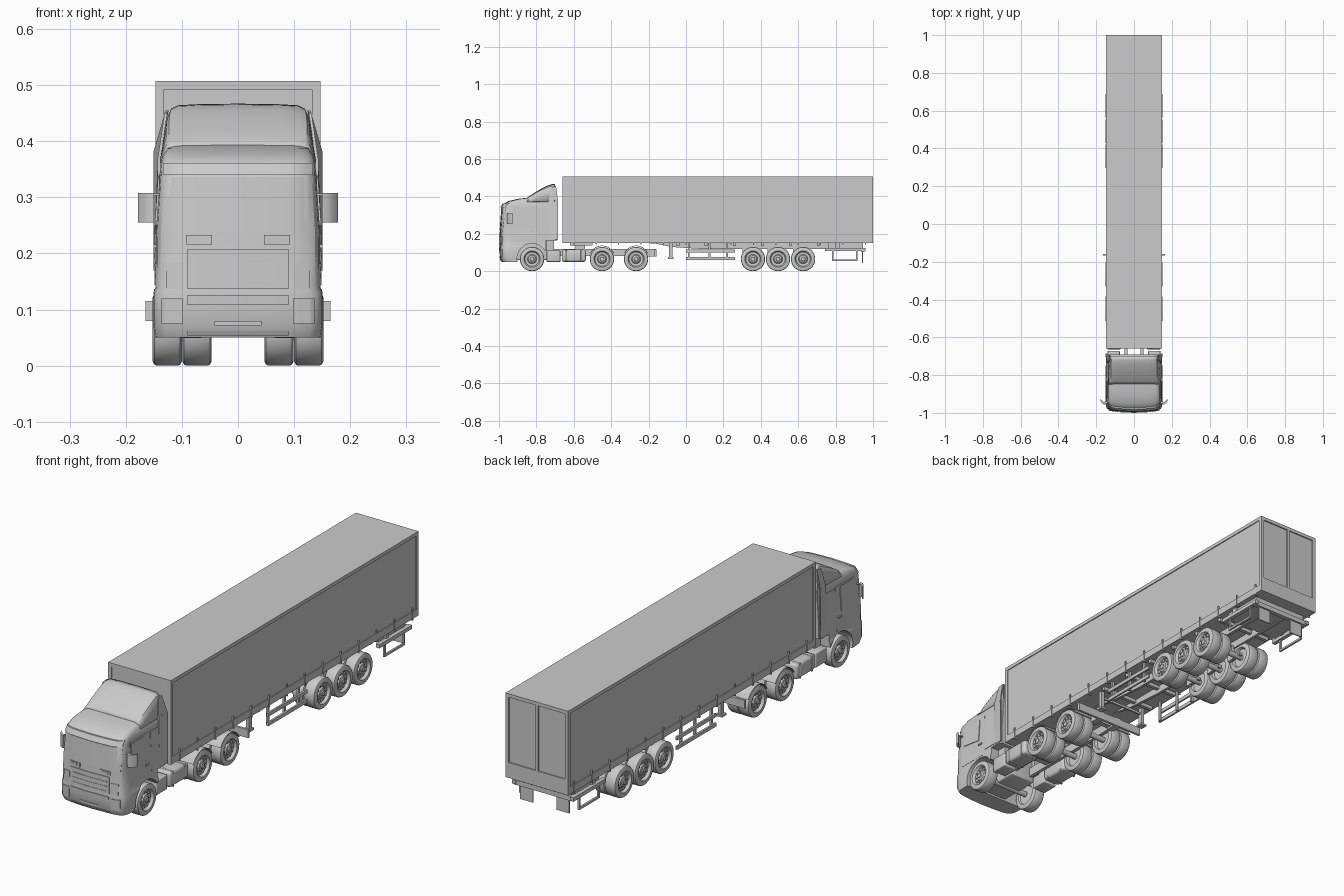
import bpy, bmesh, math
from mathutils import Matrix, Vector

if "Cube" in bpy.data.objects:
    bpy.data.objects.remove(bpy.data.objects["Cube"])


def finish(name, bm):
    bmesh.ops.recalc_face_normals(bm, faces=bm.faces)
    me = bpy.data.meshes.new(name)
    bm.to_mesh(me)
    bm.free()
    ob = bpy.data.objects.new(name, me)
    bpy.context.collection.objects.link(ob)
    return ob


def box(name, x0, x1, y0, y1, z0, z1, pair=False, bevel=0):
    bm = bmesh.new()
    for s in ((1, -1) if pair else (1,)):
        m = Matrix.Translation((s * (x0 + x1) / 2, (y0 + y1) / 2, (z0 + z1) / 2))
        bmesh.ops.create_cube(bm, size=1, matrix=m @ Matrix.Diagonal((x1 - x0, y1 - y0, z1 - z0, 1)))
    if bevel:
        bmesh.ops.bevel(bm, geom=bm.edges[:], offset=bevel, segments=3, affect='EDGES', profile=0.5)
    return finish(name, bm)


def cyl(bm, r, depth, loc, rot=None, seg=24):
    m = Matrix.Translation(loc) @ (rot or Matrix.Rotation(math.pi / 2, 4, 'Y'))
    bmesh.ops.create_cone(bm, cap_ends=True, segments=seg, radius1=r, radius2=r, depth=depth, matrix=m)


def loft(name, rings, closed=True, caps=True, pair=False):
    bm = bmesh.new()
    for s in ((1, -1) if pair else (1,)):
        vs = [[bm.verts.new((s * x, y, z)) for x, y, z in r] for r in rings]
        n = len(rings[0])
        for a, b in zip(vs, vs[1:]):
            for i in range(n if closed else n - 1):
                j = (i + 1) % n
                bm.faces.new((a[i], a[j], b[j], b[i]))
        if caps:
            bm.faces.new(vs[0])
            bm.faces.new(vs[-1])
    return finish(name, bm)


def interp(t, table):
    for a, b in zip(table, table[1:]):
        if a[0] <= t <= b[0]:
            f = (t - a[0]) / (b[0] - a[0])
            return [p + (q - p) * f for p, q in zip(a[1:], b[1:])]
    return table[-1][1:] if t > table[-1][0] else table[0][1:]


# Cab shell: horizontal sections (z, front y, half width) with one rounded plan
LEVELS = [(.05, -.985, .148), (.07, -.995, .151), (.13, -.997, .151), (.14, -.995, .147), (.24, -.993, .146),
          (.345, -.985, .139), (.36, -.975, .138), (.375, -.95, .134), (.387, -.90, .126), (.394, -.84, .112)]
PLAN = [(0, 0), (.45, .003), (.7, .006), (.86, .011), (.94, .019), (.985, .033), (1, .055)]


def cab_front(x, z):
    yf, w = interp(z, LEVELS)
    return yf + interp(min(1, abs(x) / w), PLAN)[0]


rings = []
for z, yf, w in LEVELS:
    half = [(t * w, yf + d, z) for t, d in PLAN] + [(w, -.70, z), (w - .008, -.69, z)]
    rings.append(half + [(-x, y, z) for x, y, z in reversed(half[1:])])
cab = loft("cab_shell", rings)

# Wheel arch and rear underside cut from the cab
bm = bmesh.new()
cyl(bm, .08, .5, (0, -.823, .068), seg=40)
cutters = [finish("arch_cutter", bm), box("rear_cutter", -.3, .3, -.748, -.6, 0, .165),
           box("floor_cutter", -.3, .3, -.83, -.72, 0, .11)]
bpy.context.view_layer.objects.active = cab
for c in cutters:
    m = cab.modifiers.new("cut", 'BOOLEAN')
    m.operation, m.object, m.solver = 'DIFFERENCE', c, 'EXACT'
    bpy.ops.object.modifier_apply(modifier=m.name)
    bpy.data.objects.remove(c)


def front_panel(name, x0, x1, z0, z1, out, pair=False, n=14):
    rs = []
    for i in range(n + 1):
        x = x0 + (x1 - x0) * i / n
        a, b = cab_front(x, z0), cab_front(x, z1)
        rs.append([(x, a - out, z0), (x, b - out, z1), (x, b + .004, z1), (x, a + .004, z0)])
    return loft(name, rs, pair=pair)


def side_panel(name, pts, out):
    w = [interp(z, LEVELS)[1] for y, z in pts]
    loft(name, [[(wi + d, y, z) for wi, (y, z) in zip(w, pts)] for d in (-.003, out)], pair=True)


# Cab front details
front_panel("windscreen", -.134, .134, .238, .336, .002)
front_panel("sun_visor", -.134, .134, .34, .361, .008)
front_panel("grille_panel", -.09, .09, .137, .208, .003)
for i in range(3):
    front_panel("grille_slat", -.08, .08, .145 + .02 * i, .149 + .02 * i, .005)
front_panel("upper_lamp", .046, .093, .216, .233, .004, True)
front_panel("lamp_lens", .06, .085, .22, .229, .006, True)
front_panel("front_flank", .097, .128, .137, .185, .002, True)
front_panel("headlight", .098, .136, .075, .12, .003, True)
front_panel("bumper_upper_bar", -.09, .09, .108, .126, .003)
front_panel("bumper_slot", -.042, .042, .072, .08, .003)
front_panel("bumper_lip", -.09, .09, .054, .062, .003)

# Doors, side windows and sleeper panels
side_panel("door", [(-.935, .155), (-.80, .155), (-.80, .343), (-.925, .343)], .001)
side_panel("door_window", [(-.928, .25), (-.83, .235), (-.83, .336), (-.918, .336)], .003)
side_panel("sleeper_panel", [(-.79, .175), (-.71, .175), (-.71, .34), (-.79, .34)], .002)
box("door_handle", .145, .151, -.83, -.81, .21, .216, True)
box("cab_step", .12, .149, -.925, -.905, .05, .09, True)

# Mirrors
loft("mirror", [[(x, y, .255), (x, y, .308), (x, y + .012, .308), (x, y + .012, .255)]
                for x, y in ((.15, -.957), (.16, -.955), (.17, -.948), (.178, -.936))], pair=True)
box("mirror_arm", .13, .156, -.95, -.94, .303, .307, True)

# Roof fairing: hollow shell open to the rear, with side deflectors
rs = []
for y, zt, wt in ((-.85, .391, .118), (-.835, .404, .121), (-.81, .42, .123), (-.78, .438, .123),
                  (-.745, .456, .122), (-.72, .465, .120), (-.70, .467, .119)):
    k = min(1, (zt - .38) / .07)
    half = [(0, zt), (wt * .6, zt - .001), (wt * .9, zt - .003), (wt, zt - .009 * k), (wt + .005, zt - .02 * k),
            (.138, .372)]
    full = [(-a, b) for a, b in reversed(half[1:])] + half
    rs.append([(a, y, b) for a, b in full])
fairing = loft("roof_fairing", rs, closed=False, caps=False)
m = fairing.modifiers.new("shell", 'SOLIDIFY')
m.thickness = .004
loft("side_deflector", [[(x, -.735, .17), (x + .004, -.685, .17), (x + .004, -.685, .38), (x - .018, -.695, .455),
                         (x - .016, -.72, .45), (x - .004, -.735, .37)] for x in (.142, .147)], pair=True)

# Tractor chassis
box("chassis_rail", .035, .05, -.9, -.17, .082, .12, True)
box("engine_block", -.06, .06, -.92, -.72, .06, .17, bevel=.006)
box("cab_rear_mount", .05, .11, -.745, -.705, .1, .167, True)
box("battery_box", .075, .14, -.745, -.672, .05, .112, True, .004)
box("fuel_tank", .065, .145, -.664, -.535, .05, .115, True, .012)
for y in (-.64, -.56):
    box("tank_strap", .064, .1465, y - .004, y + .004, .049, .1165, True, .003)
for y in (-.6, -.36, -.2):
    box("chassis_crossmember", -.05, .05, y - .012, y + .012, .088, .115)
box("rear_light_bar", -.165, .165, -.168, -.158, .08, .115)
box("rear_bar_bracket", .03, .06, -.21, -.16, .08, .12, True)
box("coupling_plate", -.06, .06, -.62, -.5, .138, .15)
box("coupling_base", -.05, .05, -.59, -.54, .115, .14)

# Wheels
SEG = 36


def wheel_mesh(name, prof, studs):
    bm = bmesh.new()
    vs = [bm.verts.new((x, 0, r)) for x, r in prof]
    es = [bm.edges.new(p) for p in zip(vs, vs[1:])]
    bmesh.ops.spin(bm, geom=vs + es, cent=(0, 0, 0), axis=(1, 0, 0), angle=2 * math.pi, steps=SEG, use_duplicate=False)
    bmesh.ops.remove_doubles(bm, verts=bm.verts, dist=1e-5)
    for i in range(studs):
        a = 2 * math.pi * i / studs
        cyl(bm, .0036, .006, (.015, .031 * math.cos(a), .031 * math.sin(a)), seg=8)
    ob = finish(name, bm)
    me = ob.data
    bpy.data.objects.remove(ob)
    return me


tyre = [(-.026, .044), (-.026, .057), (-.023, .063), (-.019, .065), (.019, .065), (.023, .063), (.026, .057),
        (.026, .044)]
outer = wheel_mesh("wheel", [(-.02, 0), (-.02, .04)] + tyre + [(.023, .041), (.014, .038), (.012, .025), (.019, .02),
                                                              (.021, .012), (.025, .01), (.025, 0)], 10)
inner = wheel_mesh("inner_wheel", [(-.015, 0), (-.015, .04)] + tyre + [(.015, .04), (.015, 0)], 0)
AXLES = [("front", -.823), ("drive", -.449), ("drive", -.267), ("trailer", .358), ("trailer", .492), ("trailer", .626)]
for kind, y in AXLES:
    for s in (1, -1):
        for me, x in ((outer, .126), (inner, .073))[:1 if kind == "front" else 2]:
            ob = bpy.data.objects.new(kind + "_" + me.name, me)
            ob.location = (s * x, y, .065)
            ob.rotation_euler.z = 0 if s > 0 else math.pi
            bpy.context.collection.objects.link(ob)
    bm = bmesh.new()
    cyl(bm, .012, .2, (0, y, .065), seg=16)
    finish(kind + "_axle", bm)
    if kind == "drive":  # arched mudguard
        loft("drive_mudguard", [[(x, y + r * math.cos(a), .066 + r * math.sin(a)) for x, r in
                                 ((.05, .068), (.05, .071), (.15, .071), (.15, .068))]
                                for a in [math.radians(25 + 10 * i) for i in range(14)]], pair=True)
    if kind == "trailer":
        box("suspension_hanger", .03, .045, y - .055, y - .03, .06, .13, True)
        box("suspension_arm", .03, .045, y - .05, y + .02, .062, .076, True)

# Trailer body: core with raised frame
X, Y0, Y1, Z0, Z1, T = .147, -.66, 1.0, .15, .507, .015
box("trailer_core", -X + .004, X - .004, Y0 + .004, Y1 - .005, Z0 + .001, Z1 - .001)
box("trailer_roof", -X, X, Y0, Y1, Z1 - T, Z1)
box("trailer_floor", -X, X, Y0, Y1, Z0, Z0 + .03)
box("front_post", X - T, X, Y0, Y0 + T, Z0, Z1, True)
box("rear_post", X - T, X, Y1 - T, Y1, Z0, Z1, True)
box("rear_door_divider", -.006, .006, Y1 - T, Y1, Z0, Z1)
box("rear_sill", -X, X, Y1 - T, Y1, Z0, .215)
for i in range(14):
    y = -.6 + .12 * i
    box("curtain_strap", X - .006, X + .002, y - .003, y + .003, Z0 - .004, Z0 + .045, True)
    box("strap_hook", X - .014, X + .002, y - .003, y + .003, Z0 - .006, Z0, True)

# Trailer chassis and landing legs
loft("trailer_rail", [[(x, -.2, .15), (x, -.16, .147), (x, -.08, .13), (x, .1, .118), (x, .93, .118), (x, .93, .152),
                       (x, -.2, .152)] for x in (.04, .052)], pair=True)
for i in range(6):
    box("trailer_crossmember", -.13, .13, -.05 + .15 * i, -.035 + .15 * i, .135, .151)
box("landing_leg", .1, .115, -.09, -.072, .075, .15, True)
box("landing_foot", .093, .122, -.096, -.066, .066, .075, True)
box("landing_crossbar", -.11, .11, -.085, -.077, .12, .13)

# Side guards
for z in (.06, .1):
    box("side_guard_bar", .134, .142, 0, .262, z, z + .015, True)
for y in (.01, .12, .215):
    box("side_guard_post", .124, .134, y, y + .01, .06, .151, True)

# Rear platform, side bars, hoops and mud flaps
box("rear_platform", -.125, .125, .76, .945, .122, .15)
box("rear_side_bar", .128, .145, .742, .96, .108, .124, True)
box("rear_bar_post", .12, .135, .80, .82, .12, .151, True)
box("rear_crossbar", -.14, .14, .935, .955, .104, .124)
for y in (.78, .91):
    box("hoop_post", .134, .142, y, y + .008, .055, .11, True)
box("hoop_bottom", .134, .142, .78, .918, .055, .064, True)
box("mud_flap", .055, .115, .942, .947, .045, .11, True)

# Smooth rounded parts while keeping hard edges
for ob in bpy.context.scene.objects:
    ob.select_set(ob.type == 'MESH')
bpy.context.view_layer.objects.active = cab
bpy.ops.object.shade_smooth_by_angle(angle=math.radians(30))
